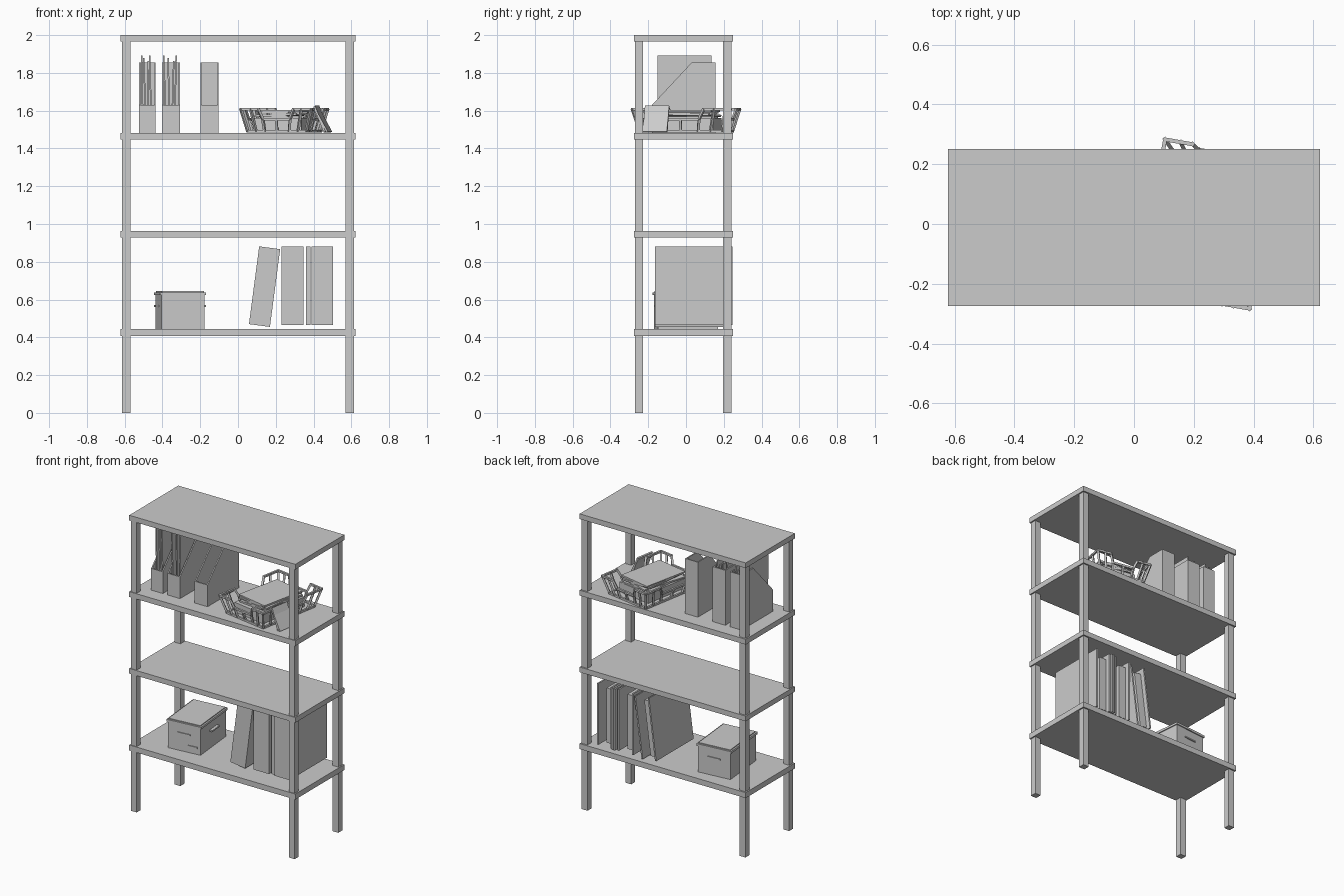
import bpy, bmesh, random
from math import radians
from mathutils import Matrix, Vector

if "Cube" in bpy.data.objects:
    bpy.data.objects.remove(bpy.data.objects["Cube"])

random.seed(4)


def finish(name, bm, loc=(0, 0, 0), rot=(0, 0, 0)):
    bmesh.ops.recalc_face_normals(bm, faces=bm.faces)
    me = bpy.data.meshes.new(name)
    bm.to_mesh(me)
    bm.free()
    ob = bpy.data.objects.new(name, me)
    ob.location = loc
    ob.rotation_euler = [radians(a) for a in rot]
    bpy.context.collection.objects.link(ob)
    return ob


def add_box(bm, x, y, z, m=Matrix()):
    # axis-aligned box from (min, max) ranges, then optional transform
    c = Vector(((x[0] + x[1]) / 2, (y[0] + y[1]) / 2, (z[0] + z[1]) / 2))
    s = Matrix.Diagonal((x[1] - x[0], y[1] - y[0], z[1] - z[0], 1))
    bmesh.ops.create_cube(bm, size=1, matrix=m @ Matrix.Translation(c) @ s)


def add_bar(bm, a, b, t):
    # square bar between two points
    a, b = Vector(a), Vector(b)
    d = b - a
    m = Matrix.Translation((a + b) / 2) @ d.to_track_quat('Z', 'Y').to_matrix().to_4x4()
    bmesh.ops.create_cube(bm, size=1, matrix=m @ Matrix.Diagonal((t, t, d.length + t * .6, 1)))


def add_prism(bm, prof, x0, x1):
    # (y, z) profile extruded along x
    f = bm.faces.new([bm.verts.new((x0, y, z)) for y, z in prof])
    g = bmesh.ops.extrude_face_region(bm, geom=[f])['geom']
    bmesh.ops.translate(bm, verts=[v for v in g if isinstance(v, bmesh.types.BMVert)], vec=(x1 - x0, 0, 0))


def box(name, x, y, z):
    bm = bmesh.new()
    add_box(bm, x, y, z)
    return finish(name, bm)


# Rack boards and legs
for i, (z0, z1) in enumerate([(.408, .445), (.928, .963), (1.447, 1.483), (1.965, 2.0)]):
    box(f"shelf_board_{i + 1}", (-.622, .622), (-.275, .25), (z0, z1))
for sx in (-1, 1):
    for y in ((-.27, -.228), (.197, .24)):
        box("leg", sorted((sx * .57, sx * .613)), y, (0, 1.97))

# Magazine files with slanted open tops
Z = 1.483
side = [(-.18, Z), (-.18, 1.63), (.03, 1.855), (.155, 1.855), (.155, Z)]
W = .008
for i, (x0, x1) in enumerate([(-.525, -.437), (-.403, -.308), (-.198, -.102)]):
    bm = bmesh.new()
    add_prism(bm, side, x0, x0 + W)
    add_prism(bm, side, x1 - W, x1)
    add_box(bm, (x0 + W, x1 - W), (-.18, -.18 + W), (Z, 1.63))
    add_box(bm, (x0 + W, x1 - W), (.155 - W, .155), (Z, 1.855))
    add_box(bm, (x0 + W, x1 - W), (-.172, .147), (Z, Z + W))
    finish("magazine_file", bm)
    if i == 2:
        continue
    # Loose documents standing in the file
    bm = bmesh.new()
    for k in range(4):
        m = Matrix.Translation((x0 + .022 + k * .015, 0, Z + .01)) @ Matrix.Rotation(
            radians(random.uniform(-2, 2)), 4, 'Y')
        add_box(bm, (-.004, .004), (-.15 + k % 3 * .02, .12 + k % 2 * .015),
                (0, .40 - k % 3 * .015), m)
    finish("documents", bm)

# Wire basket with dipped rim, turned on the shelf
H, T = .115, .013
bm = bmesh.new()


def wall(side_i, s, t):
    hx, hy = .157 + .031 * t, .222 + .032 * t
    z = T / 2 + t * H
    return [(s * hx, -hy, z), (hx, s * hy, z), (-s * hx, hy, z), (-hx, -s * hy, z)][side_i]


for i in range(4):
    rim = [(-1, 1), (-.5, 1), (-.42, .55), (.42, .55), (.5, 1), (1, 1)]
    for p, q in zip(rim, rim[1:]):
        add_bar(bm, wall(i, *p), wall(i, *q), T)
    add_bar(bm, wall(i, -1, 0), wall(i, 1, 0), T)
    for s in (-1, -.72, -.42, 0, .42, .72):
        add_bar(bm, wall(i, s, 0), wall(i, s, .55 if abs(s) < .5 else 1), T)
add_box(bm, (-.155, .155), (-.22, .22), (0, .008))
basket_at, turn = (.245, 0, Z + .002), (0, 0, -10)
finish("wire_basket", bm, basket_at, turn)

# Paper pile in the basket
bm = bmesh.new()
add_box(bm, (-.125, .125), (-.19, .17), (.01, .075))
for k in range(4):
    m = Matrix.Translation((0, 0, .08 + k * .011)) @ Matrix.Rotation(
        radians((5, -7, 3, -2)[k]), 4, 'Z') @ Matrix.Rotation(radians((1, -2, 2, 0)[k]), 4, 'Y')
    add_box(bm, (-.115, .115), (-.16, .16), (-.005, .006), m)
finish("paper_pile", bm, basket_at, turn)

# Card leaning against the basket
bm = bmesh.new()
for x, a in ((0, -29), (-.014, -22)):
    m = Matrix.Translation((x, 0, 0)) @ Matrix.Rotation(radians(a), 4, 'Y')
    add_box(bm, (-.005, .005), (-.065, .065), (0, .148), m)
finish("leaning_card", bm, (.483, -.165, 1.487), (0, 0, -10))


# Binders: spine at the front, two covers, recessed pages
def binder(w, loc, tilt):
    bm = bmesh.new()
    h, d, c = .415, .4, .01
    add_box(bm, (0, w), (0, c), (0, h))
    add_box(bm, (0, c), (c, d), (0, h))
    add_box(bm, (w - c, w), (c, d), (0, h))
    if w > .05:
        add_box(bm, (c, w * .55), (c, d - .03), (.015, h - .03))
    finish("binder", bm, loc, (0, tilt, 0))


binder(.112, (.058, -.165, .47), 7.5)
binder(.118, (.23, -.165, .465), 0)
binder(.025, (.36, -.155, .465), 0)
binder(.112, (.39, -.165, .465), 0)

# Lidded storage box, slightly turned, with handles and label
bm = bmesh.new()
add_box(bm, (-.115, .115), (-.16, .16), (0, .18))
for s in (-1, 1):
    add_box(bm, sorted((s * .115, s * .134)), (-.045, .045), (.115, .125))
for s in (-1, 1):
    add_box(bm, (-.045, .045), sorted((s * .16, s * .166)), (.115, .124))
add_box(bm, (.03, .095), (-.165, -.16), (.04, .05))
finish("storage_box", bm, (-.307, 0, .445), (0, 0, 5.5))
bm = bmesh.new()
add_box(bm, (-.122, .122), (-.167, .167), (.178, .193))
add_box(bm, (-.112, .112), (-.157, .157), (.193, .199))
finish("storage_box_lid", bm, (-.307, 0, .445), (0, 0, 5.5))
